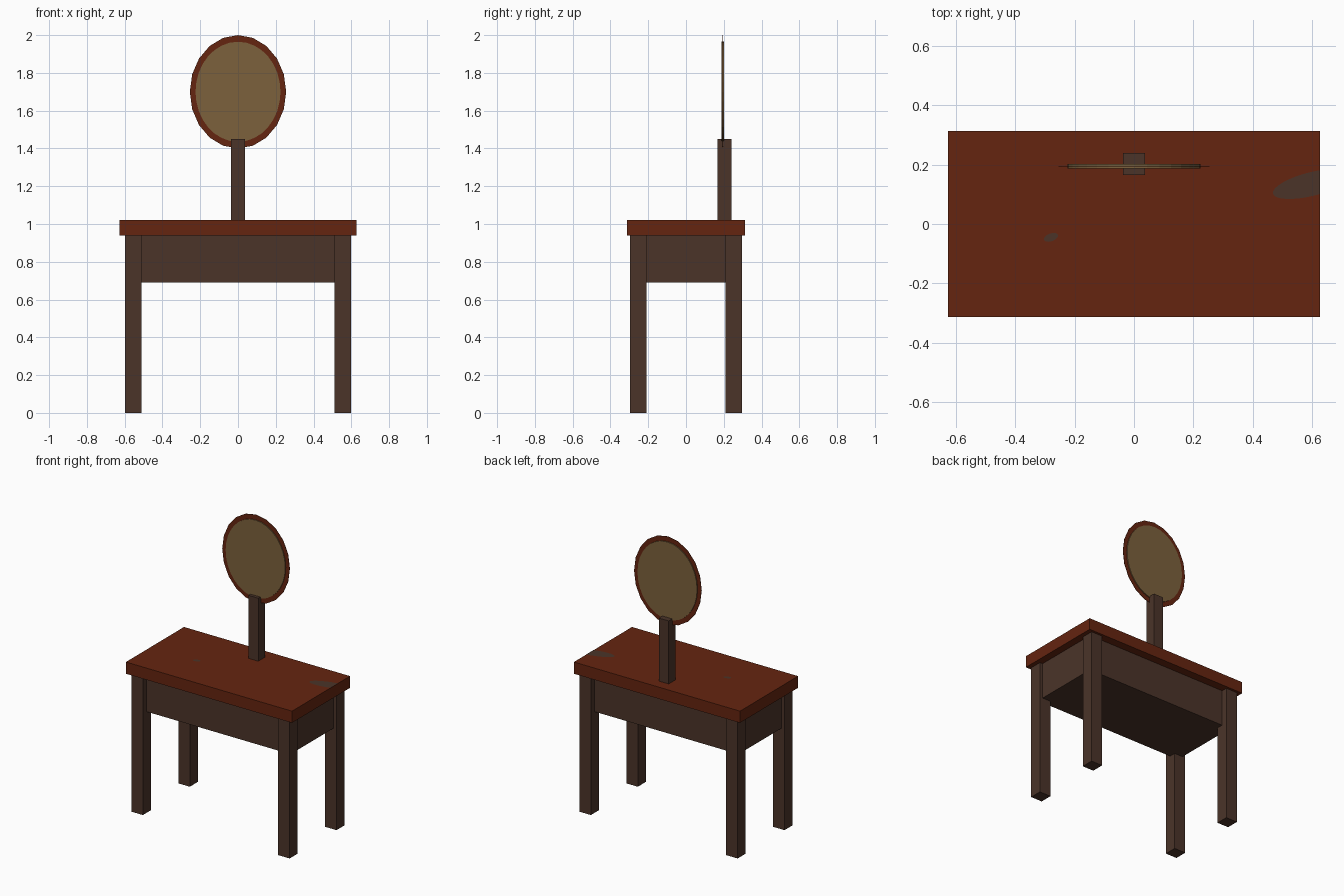
import bpy
import bmesh
from math import cos, sin, radians, tau

cube = bpy.data.objects.get("Cube")
if cube:
    bpy.data.objects.remove(cube)


def material(name, color):
    m = bpy.data.materials.new(name)
    m.use_nodes = True
    m.diffuse_color = (*color, 1)
    m.node_tree.nodes["Principled BSDF"].inputs["Base Color"].default_value = (*color, 1)
    return m


RED = material("red_brown_wood", (0.13, 0.018, 0.005))
DARK = material("dark_wood", (0.07, 0.034, 0.022))
GLASS = material("bronze_glass", (0.2, 0.12, 0.045))
TOP = 1.02


def finish(name, bm, mat):
    mesh = bpy.data.meshes.new(name)
    bmesh.ops.recalc_face_normals(bm, faces=bm.faces)
    bm.to_mesh(mesh)
    bm.free()
    mesh.materials.append(mat)
    obj = bpy.data.objects.new(name, mesh)
    bpy.context.collection.objects.link(obj)
    return obj


def box(name, lo, hi, mat):
    bm = bmesh.new()
    bmesh.ops.create_cube(bm, size=1)
    for v in bm.verts:
        v.co = [(a + b) / 2 + c * (b - a) for a, b, c in zip(lo, hi, v.co)]
    return finish(name, bm, mat)


def disc(name, y, thick, rx, rz, sides, mat):
    """Upright oval disc facing front and back."""
    bm = bmesh.new()
    ring = [bm.verts.new((rx * sin(tau * i / sides), y - thick / 2,
                          1.7 + rz * cos(tau * i / sides))) for i in range(sides)]
    face = bm.faces.new(ring)
    back = bmesh.ops.extrude_face_region(bm, geom=[face], use_keep_orig=True)["geom"]
    for v in back:
        if isinstance(v, bmesh.types.BMVert):
            v.co.y += thick
    return finish(name, bm, mat)


def stain(name, x, y, a, b, angle):
    """Flat oval patch on the table top, cut off at the table edge."""
    bm = bmesh.new()
    c, s = cos(radians(angle)), sin(radians(angle))
    ring = []
    for i in range(32):
        u, v = a * cos(tau * i / 32), b * sin(tau * i / 32)
        ring.append(bm.verts.new((x + u * c - v * s, y + u * s + v * c, TOP + 0.001)))
    bm.faces.new(ring)
    bmesh.ops.bisect_plane(bm, geom=bm.verts[:] + bm.edges[:] + bm.faces[:],
                           plane_co=(0.627, 0, 0), plane_no=(1, 0, 0), clear_outer=True)
    obj = finish(name, bm, DARK)
    if obj.data.polygons[0].normal.z < 0:
        obj.data.flip_normals()
    return obj


# Table
box("table_top", (-0.627, -0.313, 0.94), (0.627, 0.313, TOP), RED)
box("apron_box", (-0.575, -0.255, 0.69), (0.575, 0.255, 0.94), DARK)
for sx, side in ((-1, "right"), (1, "left")):
    for sy, end in ((-1, "front"), (1, "back")):
        x, y = sx * 0.554, sy * 0.253
        box(f"{end}_{side}_leg", (x - 0.043, y - 0.043, 0), (x + 0.043, y + 0.043, 0.94), DARK)
stain("large_patch", 0.60, 0.135, 0.135, 0.04, 14)
stain("small_patch", -0.28, -0.045, 0.025, 0.013, 20)

# Mirror on its post
box("mirror_post", (-0.037, 0.166, TOP), (0.037, 0.24, 1.45), DARK)
disc("mirror_frame", 0.195, 0.002, 0.255, 0.3, 20, RED)
disc("mirror_glass", 0.195, 0.014, 0.225, 0.265, 32, GLASS)
